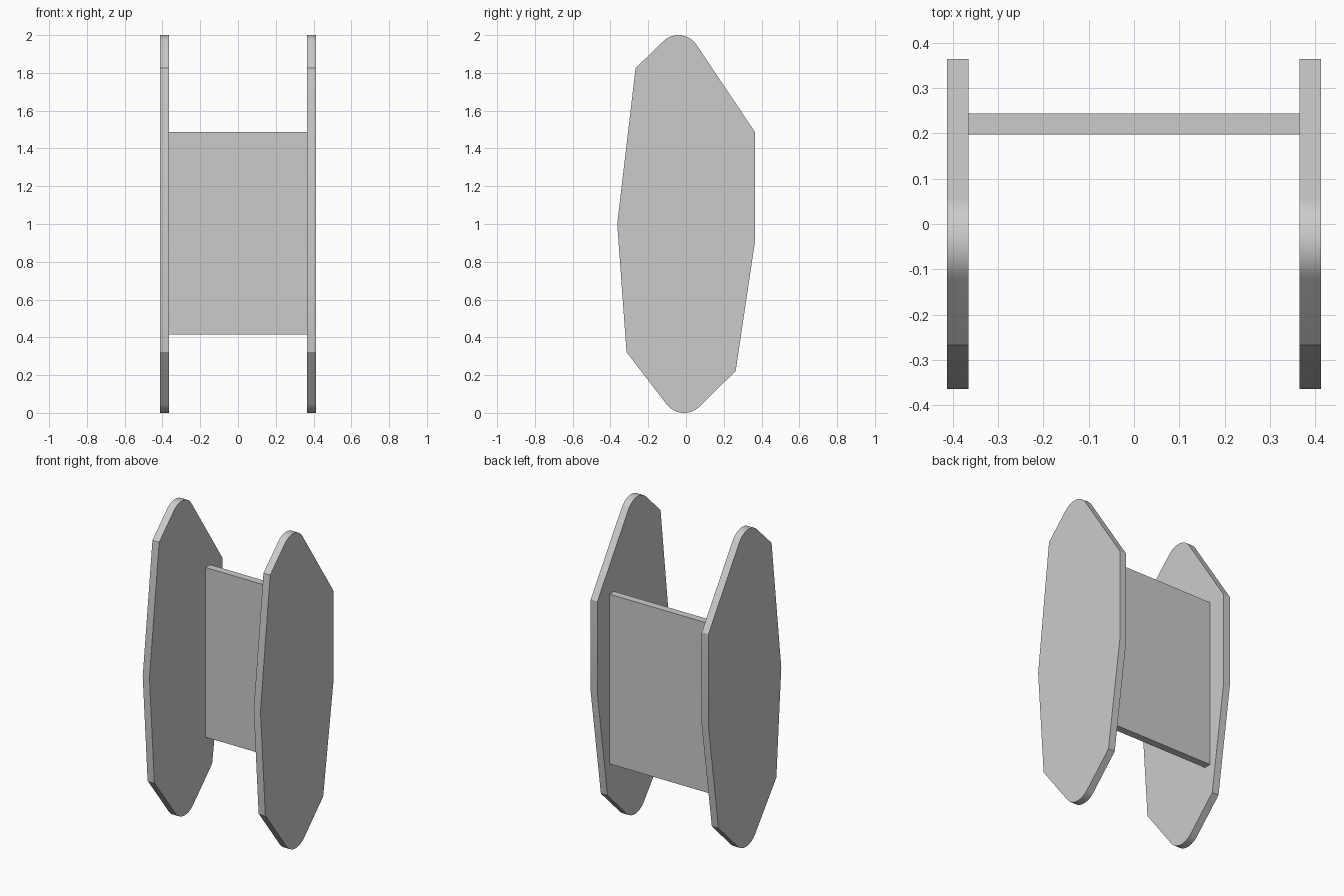
import bpy, bmesh
from math import atan2, acos, cos, sin, hypot, pi, radians

if "Cube" in bpy.data.objects:
    bpy.data.objects.remove(bpy.data.objects["Cube"])

INNER, OUTER = 0.365, 0.412


def tangent_arc(p, q, c, r, n=14):
    """Counter-clockwise arc about c, joined by tangents from p and to q."""
    def angle(pt, side):
        dy, dz = pt[0] - c[0], pt[1] - c[1]
        return atan2(dz, dy) + side * acos(r / hypot(dy, dz))
    a0, a1 = angle(p, 1), angle(q, -1)
    span = (a1 - a0) % (2 * pi)
    return [(c[0] + r * cos(a0 + span * i / n), c[1] + r * sin(a0 + span * i / n))
            for i in range(n + 1)]


def finish(bm, name):
    bmesh.ops.recalc_face_normals(bm, faces=bm.faces)
    mesh = bpy.data.meshes.new(name)
    bm.to_mesh(mesh)
    bm.free()
    obj = bpy.data.objects.new(name, mesh)
    bpy.context.collection.objects.link(obj)
    return obj


def slab(name, profile, x0, x1):
    """Extrude a (y, z) outline along x."""
    bm = bmesh.new()
    face = bm.faces.new([bm.verts.new((x0, y, z)) for y, z in profile])
    ext = bmesh.ops.extrude_face_region(bm, geom=[face])
    moved = [g for g in ext["geom"] if isinstance(g, bmesh.types.BMVert)]
    bmesh.ops.translate(bm, verts=moved, vec=(x1 - x0, 0, 0))
    return finish(bm, name)


# Side outline: straight facets with rounded top and bottom tips
right = [(0.263, 0.222), (0.364, 0.90), (0.364, 1.488)]
left = [(-0.267, 1.825), (-0.364, 1.0), (-0.315, 0.322)]
top = tangent_arc(right[-1], left[0], (-0.04, 1.885), 0.115)
bottom = tangent_arc(left[-1], right[0], (-0.01, 0.117), 0.117)
outline = right + top + left + bottom

# Two matching side panels
for name, s in (("left_side_panel", -1), ("right_side_panel", 1)):
    panel = slab(name, outline, s * INNER, s * OUTER)
    bpy.ops.object.select_all(action="DESELECT")
    panel.select_set(True)
    bpy.context.view_layer.objects.active = panel
    bpy.ops.object.shade_smooth_by_angle(angle=radians(12))

# Back board spanning between the sides
slab("back_board", [(0.197, 0.415), (0.244, 0.415), (0.244, 1.488), (0.197, 1.488)],
     -INNER, INNER)
